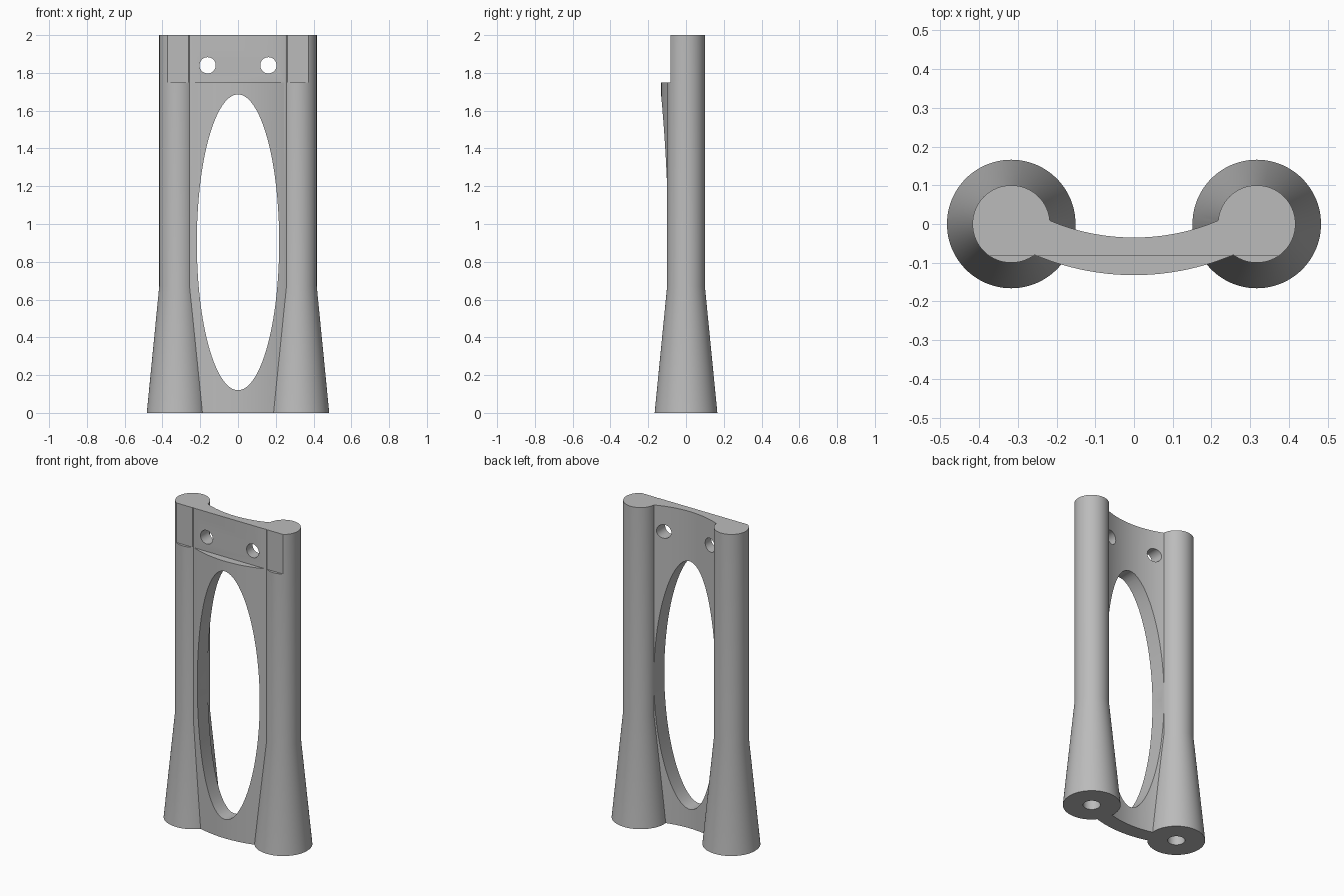
import bpy, bmesh
from math import sin, cos, pi, asin, radians
from mathutils import Matrix

cube = bpy.data.objects.get("Cube")
if cube:
    bpy.data.objects.remove(cube, do_unlink=True)

grey = bpy.data.materials.new("plain grey")
grey.use_nodes = True
colour = (0.5, 0.5, 0.5, 1)
grey.diffuse_color = colour
grey.node_tree.nodes["Principled BSDF"].inputs["Base Color"].default_value = colour

LEG_X, HEIGHT = 0.317, 2.0
ARC_Y, INNER, OUTER = 0.525, 0.56, 0.657


def add_object(name, bm):
    bmesh.ops.recalc_face_normals(bm, faces=bm.faces)
    mesh = bpy.data.meshes.new(name)
    bm.to_mesh(mesh)
    bm.free()
    mesh.materials.append(grey)
    obj = bpy.data.objects.new(name, mesh)
    bpy.context.collection.objects.link(obj)
    return obj


def extrude_outline(name, points, offset):
    bm = bmesh.new()
    face = bm.faces.new([bm.verts.new(p) for p in points])
    new = bmesh.ops.extrude_face_region(bm, geom=[face])["geom"]
    bmesh.ops.translate(bm, vec=offset,
                        verts=[v for v in new if isinstance(v, bmesh.types.BMVert)])
    return add_object(name, bm)


def ellipse_cutter(name, x, z, rx, rz, sides):
    ring = [(x + rx * cos(2 * pi * i / sides), -0.4, z + rz * sin(2 * pi * i / sides))
            for i in range(sides)]
    return extrude_outline(name, ring, (0, 0.8, 0))


def turned(name, x, profile, sides):
    # Stack of rings around a vertical axis, capped at both ends
    bm = bmesh.new()
    rings = [[bm.verts.new((x + r * cos(2 * pi * i / sides), r * sin(2 * pi * i / sides), z))
              for i in range(sides)] for r, z in profile]
    for low, high in zip(rings, rings[1:]):
        for i in range(sides):
            j = (i + 1) % sides
            bm.faces.new((low[i], low[j], high[j], high[i]))
    bm.faces.new(rings[0])
    bm.faces.new(rings[-1])
    return add_object(name, bm)


def combine(target, other, operation):
    mod = target.modifiers.new(operation, 'BOOLEAN')
    mod.operation, mod.object, mod.solver = operation, other, 'EXACT'
    bpy.context.view_layer.objects.active = target
    bpy.ops.object.modifier_apply(modifier=mod.name)
    bpy.data.objects.remove(other, do_unlink=True)


# Curved web between the legs
limit, steps = asin(0.48), 48
angles = [limit * (2 * i / steps - 1) for i in range(steps + 1)]
outline = [(OUTER * sin(a), ARC_Y - OUTER * cos(a), 0) for a in angles]
outline += [(INNER * sin(a), ARC_Y - INNER * cos(a), 0) for a in reversed(angles)]
frame = extrude_outline("curved_frame", outline, (0, 0, HEIGHT))

# Tall oval window and two bolt holes
combine(frame, ellipse_cutter("oval_cutter", 0, 0.903, 0.218, 0.783, 128), 'DIFFERENCE')
for side in (-1, 1):
    combine(frame, ellipse_cutter("bolt_cutter", side * 0.161, 1.84, 0.043, 0.043, 40),
            'DIFFERENCE')

# Flared legs with blind sockets in their feet
for side in (-1, 1):
    x = side * LEG_X
    leg = turned("leg", x, [(0.166, 0), (0.1, 0.67), (0.1, HEIGHT)], 96)
    combine(frame, leg, 'UNION')
for side in (-1, 1):
    socket = turned("socket_cutter", side * LEG_X, [(0.05, -0.1), (0.05, 0.5)], 48)
    combine(frame, socket, 'DIFFERENCE')

# Flat mounting face across the upper front
bm = bmesh.new()
bmesh.ops.create_cube(bm, size=1, matrix=Matrix.Translation((0, -0.283, 2.0))
                      @ Matrix.Diagonal((2, 0.4, 0.5, 1)))
combine(frame, add_object("flat_cutter", bm), 'DIFFERENCE')

bpy.ops.object.select_all(action='DESELECT')
frame.select_set(True)
bpy.context.view_layer.objects.active = frame
bpy.ops.object.shade_smooth_by_angle(angle=radians(25))
